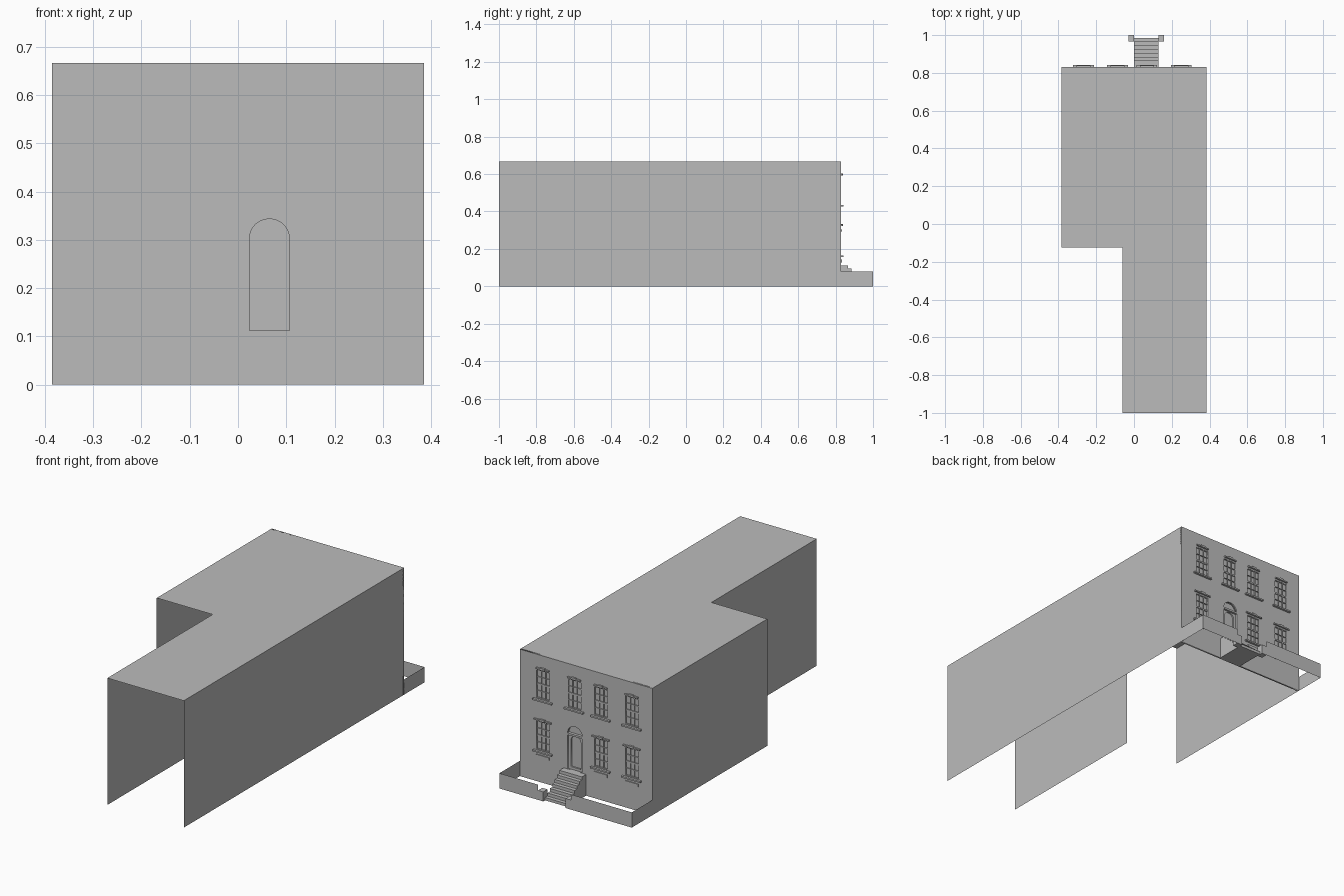
import bpy, bmesh, math
from mathutils import Matrix

cube = bpy.data.objects.get("Cube")
if cube:
    bpy.data.objects.remove(cube, do_unlink=True)

stone = bpy.data.materials.new("grey_stone")
stone.use_nodes = True
GREY = (0.5, 0.5, 0.5, 1)
stone.diffuse_color = GREY
stone.node_tree.nodes["Principled BSDF"].inputs["Base Color"].default_value = GREY

W, TOP, FACE, BACK = 0.385, 0.667, 0.83, -1.0
WING_X, WING_Y = -0.06, -0.125
COLUMNS = (-0.267, -0.087, 0.068, 0.25)
DOOR_X = 0.065
HALF = 0.0375


def add_object(name, mesh):
    mesh.materials.clear()
    mesh.materials.append(stone)
    ob = bpy.data.objects.new(name, mesh)
    bpy.context.collection.objects.link(ob)
    return ob


def from_bmesh(name, bm):
    mesh = bpy.data.meshes.new(name)
    bm.to_mesh(mesh)
    bm.free()
    return add_object(name, mesh)


def box(bm, x0, x1, y0, y1, z0, z1):
    m = Matrix.Translation(((x0 + x1) / 2, (y0 + y1) / 2, (z0 + z1) / 2))
    m = m @ Matrix.Diagonal((x1 - x0, y1 - y0, z1 - z0, 1))
    bmesh.ops.create_cube(bm, size=1, matrix=m)


def sheet(bm, points):
    return bm.faces.new([bm.verts.new(p) for p in points])


def upright(bm, a, b, z0, z1):
    # flat vertical wall between two plan points
    sheet(bm, [(*a, z0), (*b, z0), (*b, z1), (*a, z1)])


def rect(x0, x1, z0, z1):
    return [(x0, z0), (x1, z0), (x1, z1), (x0, z1)]


def arch(cx, r, z0, spring, steps=16):
    pts = [(cx - r, z0), (cx + r, z0)]
    for i in range(steps + 1):
        a = math.pi * i / steps
        pts.append((cx + r * math.cos(a), spring + r * math.sin(a)))
    return pts


def plate(name, loops, y0, y1):
    # filled outline with holes, standing upright between two depths
    curve = bpy.data.curves.new(name, "CURVE")
    curve.dimensions = "2D"
    curve.fill_mode = "BOTH"
    curve.extrude = (y1 - y0) / 2
    for loop in loops:
        s = curve.splines.new("POLY")
        s.points.add(len(loop) - 1)
        for p, (x, z) in zip(s.points, loop):
            p.co = (x, z, 0, 1)
        s.use_cyclic_u = True
    tmp = bpy.data.objects.new(name + "_outline", curve)
    bpy.context.collection.objects.link(tmp)
    dg = bpy.context.evaluated_depsgraph_get()
    mesh = bpy.data.meshes.new_from_object(tmp.evaluated_get(dg))
    bpy.data.objects.remove(tmp, do_unlink=True)
    mesh.transform(Matrix.Translation((0, (y0 + y1) / 2, 0)) @ Matrix.Rotation(math.pi / 2, 4, "X"))
    return add_object(name, mesh)


# Roof and side walls: open underneath and at the two far ends
bm = bmesh.new()
sheet(bm, [(x, y, TOP) for x, y in ((-W, FACE), (-W, WING_Y), (WING_X, WING_Y),
                                    (WING_X, BACK), (W, BACK), (W, FACE))])
from_bmesh("roof", bm)
bm = bmesh.new()
upright(bm, (W, BACK), (W, FACE), 0, TOP)
upright(bm, (-W, FACE), (-W, WING_Y), 0, TOP)
upright(bm, (WING_X, WING_Y), (WING_X, BACK), 0, TOP)
from_bmesh("side_walls", bm)

# Window list: centre, bottom, top, is on the lower floor
windows = [(x, 0.44, 0.585, False) for x in COLUMNS]
windows += [(x, 0.17, 0.315, True) for x in COLUMNS if x != COLUMNS[2]]

# Facade with window and door openings
holes = [rect(x - HALF, x + HALF, z0, z1) for x, z0, z1, low in windows]
holes.append(arch(DOOR_X, 0.0425, 0.112, 0.302))
plate("facade", [rect(-W, W, 0, TOP)] + holes, FACE - 0.008, FACE)

# Windows: glass, glazing bars, lintel with raised centre, sill, apron panel
glass, bars, trim = bmesh.new(), bmesh.new(), bmesh.new()
for x, z0, z1, low in windows:
    upright(glass, (x + HALF, FACE - 0.007), (x - HALF, FACE - 0.007), z0, z1)
    for i in range(4):
        bx = x - HALF + 2 * HALF * i / 3
        box(bars, bx - 0.0015, bx + 0.0015, FACE - 0.007, FACE - 0.002, z0, z1)
    for i in range(5):
        bz = z0 + (z1 - z0) * i / 4
        t = 0.004 if i == 2 else 0.0015
        box(bars, x - HALF, x + HALF, FACE - 0.007, FACE - 0.002, bz - t, bz + t)
    lw = 0.05 if low else HALF
    box(trim, x - lw, x + lw, FACE, FACE + 0.008, z1 + 0.008, z1 + 0.015)
    box(trim, x - 0.013, x + 0.013, FACE, FACE + 0.01, z1 + 0.008, z1 + 0.019)
    box(trim, x - 0.055, x + 0.055, FACE, FACE + 0.012, z0 - 0.013, z0 - 0.005)
    if low:
        box(trim, x - HALF, x + HALF, FACE, FACE + 0.005, 0.128, 0.143)
from_bmesh("window_glass", glass)
from_bmesh("glazing_bars", bars)
from_bmesh("lintels_and_sills", trim)

# Door: surround with arched opening, leaf, fanlight and cross band
plate("door_surround", [rect(DOOR_X - 0.0425, DOOR_X + 0.0425, 0.112, 0.295),
                        arch(DOOR_X, 0.029, 0.125, 0.262)], FACE - 0.016, FACE - 0.008)
plate("door_leaf", [arch(DOOR_X, 0.029, 0.125, 0.262)], FACE - 0.018, FACE - 0.016)
plate("fanlight", [arch(DOOR_X, 0.0425, 0.295, 0.302)], FACE - 0.016, FACE - 0.012)
bm = bmesh.new()
box(bm, DOOR_X - 0.0425, DOOR_X + 0.0425, FACE - 0.012, FACE + 0.003, 0.293, 0.303)
from_bmesh("door_band", bm)

# Entrance steps: landing then six lower treads
bm = bmesh.new()
RISE, GOING, LAND = 0.0162, 0.02, FACE + 0.035
profile = [(FACE, 0), (FACE, 0.112)]
for i in range(7):
    z = 0.112 - i * RISE
    profile += [(LAND + i * GOING, z), (LAND + i * GOING, max(z - RISE, 0))]
side = sheet(bm, [(0, y, z) for y, z in profile])
ext = bmesh.ops.extrude_face_region(bm, geom=[side])
moved = [v for v in ext["geom"] if isinstance(v, bmesh.types.BMVert)]
bmesh.ops.translate(bm, verts=moved, vec=(2 * DOOR_X, 0, 0))
if not side.is_valid or len(side.link_loops if hasattr(side, "link_loops") else side.loops) < 3:
    raise RuntimeError("steps profile failed")
bmesh.ops.recalc_face_normals(bm, faces=bm.faces)
from_bmesh("entrance_steps", bm)

# Low forecourt wall, with a small block on each side of the steps
LOW = 0.08
bm = bmesh.new()
for s in (-1, 1):
    upright(bm, (s * W, FACE), (s * W, 1), 0, LOW)
    upright(bm, (s * W, 1), (DOOR_X + s * 0.095, 1), 0, LOW)
from_bmesh("forecourt_wall", bm)
bm = bmesh.new()
for s in (-1, 1):
    a, b = sorted((DOOR_X + s * 0.065, DOOR_X + s * 0.095))
    box(bm, a, b, 0.965, 1, 0, 0.05)
from_bmesh("gate_blocks", bm)
